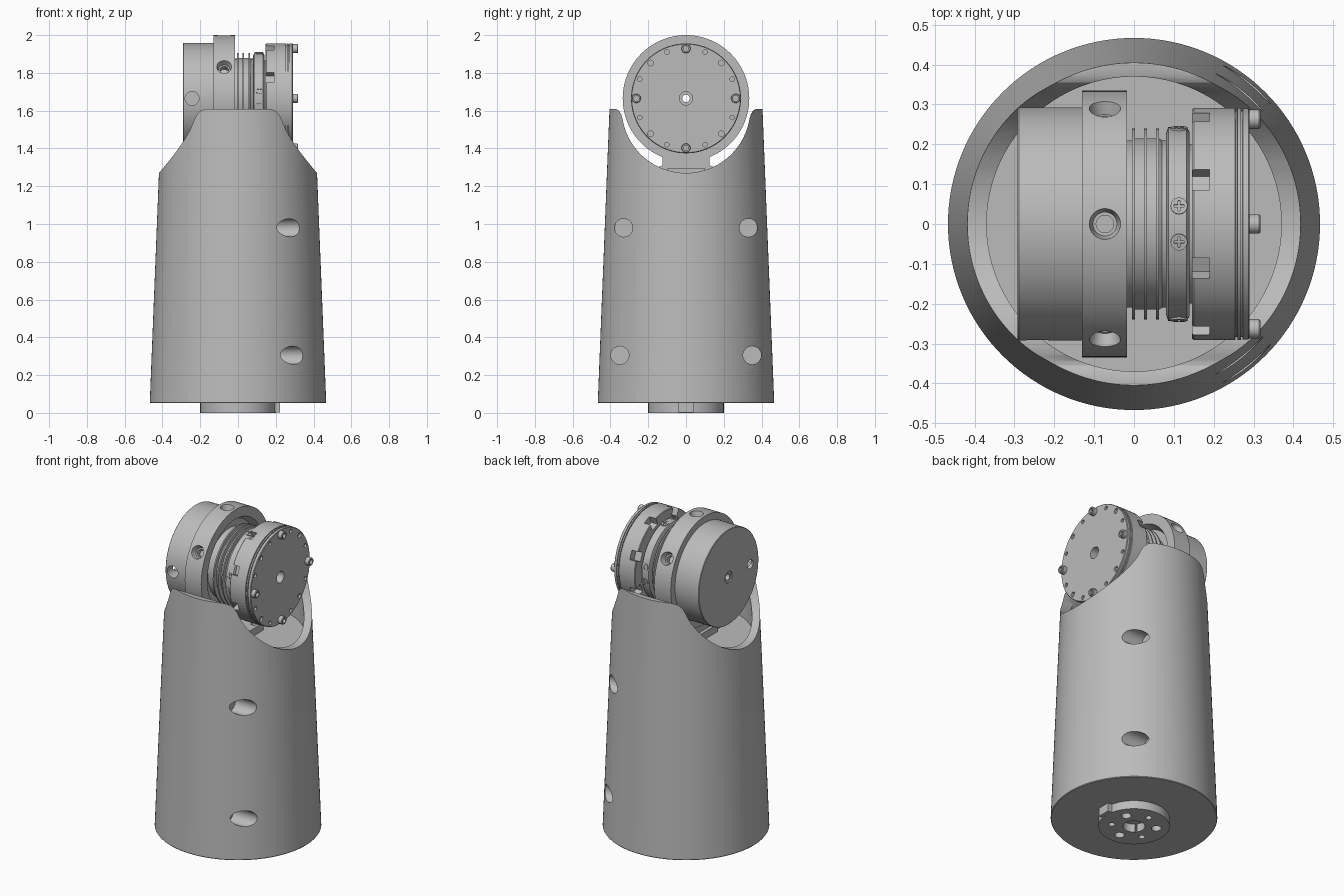
import bpy, bmesh, math
from math import sin, cos, pi, radians
from mathutils import Vector, Matrix

cube = bpy.data.objects.get("Cube")
if cube:
    bpy.data.objects.remove(cube, do_unlink=True)

grey = bpy.data.materials.new("satin_grey")
grey.use_nodes = True
grey.diffuse_color = (0.5, 0.5, 0.5, 1)
grey.node_tree.nodes["Principled BSDF"].inputs["Base Color"].default_value = (0.5, 0.5, 0.5, 1)

X, Y, Z = Vector((1, 0, 0)), Vector((0, 1, 0)), Vector((0, 0, 1))
HUB = Vector((0, 0, 1.665))
BORE = 0.035


def finish(name, bm, matrix=Matrix()):
    bmesh.ops.remove_doubles(bm, verts=bm.verts, dist=1e-5)
    bmesh.ops.recalc_face_normals(bm, faces=bm.faces)
    bm.transform(matrix)
    mesh = bpy.data.meshes.new(name)
    bm.to_mesh(mesh)
    bm.free()
    mesh.materials.append(grey)
    obj = bpy.data.objects.new(name, mesh)
    bpy.context.scene.collection.objects.link(obj)
    return obj


def place(origin, direction):
    return Matrix.Translation(origin) @ direction.to_track_quat('Z', 'Y').to_matrix().to_4x4()


def lathe(name, profile, origin=Vector(), direction=Z, segs=96):
    """Spin a closed (radius, height) outline around a direction."""
    bm = bmesh.new()
    rings = [[bm.verts.new((r * cos(2 * pi * s / segs), r * sin(2 * pi * s / segs), h))
              for r, h in profile] for s in range(segs)]
    n = len(profile)
    for s in range(segs):
        a, b = rings[s], rings[(s + 1) % segs]
        for i in range(n):
            j = (i + 1) % n
            if profile[i][0] or profile[j][0]:
                bm.faces.new((a[i], a[j], b[j], b[i]))
    return finish(name, bm, place(origin, direction))


def rod(name, r, origin, direction, length, segs=32):
    return lathe(name, [(0, 0), (r, 0), (r, length), (0, length)], origin, direction, segs)


def ring(name, outline):
    """Part of the joint: (radius, x) outline closed along the central bore."""
    return lathe(name, [(BORE, outline[0][1])] + outline + [(BORE, outline[-1][1])], HUB, X)


def box(name, size, matrix):
    bm = bmesh.new()
    bmesh.ops.create_cube(bm, size=1)
    bmesh.ops.scale(bm, vec=size, verts=bm.verts)
    return finish(name, bm, matrix)


def prism(name, outline, x0, x1):
    """Extrude a (y, z) outline along x."""
    bm = bmesh.new()
    face = bm.faces.new([bm.verts.new((x0, y, z)) for y, z in outline])
    out = bmesh.ops.extrude_face_region(bm, geom=[face])
    bmesh.ops.translate(bm, vec=(x1 - x0, 0, 0),
                        verts=[v for v in out["geom"] if isinstance(v, bmesh.types.BMVert)])
    return finish(name, bm)


def cut(obj, cutters):
    for c in cutters:
        c.hide_render = True
        mod = obj.modifiers.new("cut", 'BOOLEAN')
        mod.operation, mod.solver, mod.object = 'DIFFERENCE', 'EXACT', c
    bpy.context.view_layer.update()
    mesh = bpy.data.meshes.new_from_object(obj.evaluated_get(bpy.context.evaluated_depsgraph_get()))
    obj.modifiers.clear()
    obj.data = mesh
    for c in cutters:
        bpy.data.objects.remove(c, do_unlink=True)


def radial(angle):
    """Direction around the joint axis, measured from straight up."""
    return Vector((0, sin(angle), cos(angle)))


# Tapered body with a scooped top and four side holes
body = lathe("body", [(0, .052), (.464, .052), (.467, .056), (.405, 1.61), (.37, 1.61),
                      (.37, 1.25), (0, 1.25)], segs=128)
arc = [(.34 * sin(radians(a)), 1.61 - .34 * cos(radians(a))) for a in range(0, 81, 4)]
half = arc + [(.343, 1.58), (.355, 1.601), (.375, 1.612), (.375, 1.7)]
scoop = prism("scoop", half + [(-y, z) for y, z in reversed(half[1:])], -.6, .6)
holes = [rod("hole", .048, Vector((.18, side * y, z)), X, .4)
         for side in (-1, 1) for y, z in ((.33, .98), (.35, .305))]
cut(body, [scoop] + holes)

# Mounting flange with key tab and bolt circle
flange = rod("base_flange", .2, Vector(), Z, .06, 64)
cutters = [rod("hole", .062, Vector((0, 0, -.1)), Z, .15)]
for i in range(6):
    a = radians(30 + 60 * i)
    cutters.append(rod("hole", .018 if i % 2 else .028,
                       Vector((.127 * cos(a), .127 * sin(a), -.1)), Z, .14, 24))
cut(flange, cutters)
box("flange_key", (.05, .08, .054), Matrix.Translation((.198, 0, .028)))

# Pedestal carrying the joint
side = [(.15, 1.24), (.15, 1.30), (.125, 1.31), (.125, 1.36), (.145, 1.38), (.145, 1.41)]
pedestal = prism("pedestal", side + [(-y, z) for y, z in reversed(side)], -.125, -.022)
cut(pedestal, [rod("saddle", .325, HUB - X, X, 2, 96)])
foot = box("pedestal_foot", (.25, .2, .05), Matrix.Translation((-.02, 0, 1.27)))
cut(foot, [rod("hole", .02, Vector((.07, s * .06, 1.27)), Z, .1, 24) for s in (-1, 1)])

# Rear housing cap
cap = ring("housing_cap", [(.29, -.292), (.293, -.289), (.293, -.128)])
cut(cap, [rod("hole", .037, HUB + Vector((-.243, -.17, 0)), -Y, .2),
          rod("hole", .028, HUB + Vector((-.4, -.21, 0)), X, .16)])
lathe("cap_bushing", [(.02, -.285), (.036, -.285), (.036, -.24), (.02, -.24)], HUB, X, 32)

# Clamp collar with six counterbored radial holes
collar = ring("clamp_collar", [(.335, -.13), (.335, -.017), (.275, -.017), (.255, -.06)])
cutters = []
for i in range(6):
    d = radial(i * pi / 3)
    base = HUB - X * .073
    cutters += [lathe("hole", [(0, .27), (.022, .27), (.022, .3), (.03, .3),
                               (.042, .345), (0, .345)], base, d, 32)]
cut(collar, cutters)

# Ribbed neck
neck = [(.21, -.08), (.21, -.005)]
for x in (-.001, .029, .059):
    neck += [(.215, x - .004), (.24, x - .004), (.24, x + .004), (.215, x + .004)]
ring("ribbed_neck", neck + [(.21, .07), (.21, .085)])

# Screw collar with pairs of cross-head screws
ring("screw_collar", [(.225, .08), (.243, .086), (.243, .132), (.232, .139), (.2, .139), (.2, .16)])
for i in range(4):
    for s in (-1, 1):
        d = radial(i * pi / 2 + s * .187)
        at = HUB + X * .113
        screw = rod("cross_screw", .021, at + d * .22, d, .027, 24)
        m = place(at + d * .248, d)
        cut(screw, [box("slot", (.026, .006, .016), m), box("slot", (.006, .026, .016), m)])

# Notched output disk
disk = ring("output_disk", [(.288, .146), (.291, .15), (.291, .254), (.284, .255),
                            (.284, .259), (.291, .26), (.291, .268)])
cutters = []
for i in range(8):
    d = radial((i + .5) * pi / 4)
    turn = Matrix.Rotation(-(i + .5) * pi / 4, 4, 'X')
    cutters.append(box("notch", (.09, .055, .1),
                       Matrix.Translation(HUB + X * .145 + d * .295) @ turn))
cut(disk, cutters)

# Face plate with small holes and four cap bolts
plate = ring("face_plate", [(.284, .266), (.284, .272), (.29, .273), (.29, .287), (.287, .29)])
cutters = []
for i in range(16):
    if i % 4:
        size = .015 if i % 4 == 2 else .012
        cutters.append(rod("hole", size, HUB + radial(i * pi / 8) * .265 + X * .278, X, .05, 20))
cut(plate, cutters)
for i in range(4):
    lathe("cap_bolt", [(0, 0), (.024, 0), (.024, .034), (.021, .037), (.014, .037),
                       (.014, .018), (0, .018)], HUB + radial(i * pi / 2) * .263 + X * .28, X, 24)

# Soft shading with crisp edges
bpy.ops.object.select_all(action='DESELECT')
for obj in bpy.context.scene.objects:
    if obj.type == 'MESH':
        obj.select_set(True)
        bpy.context.view_layer.objects.active = obj
bpy.ops.object.shade_smooth_by_angle(angle=radians(30))
